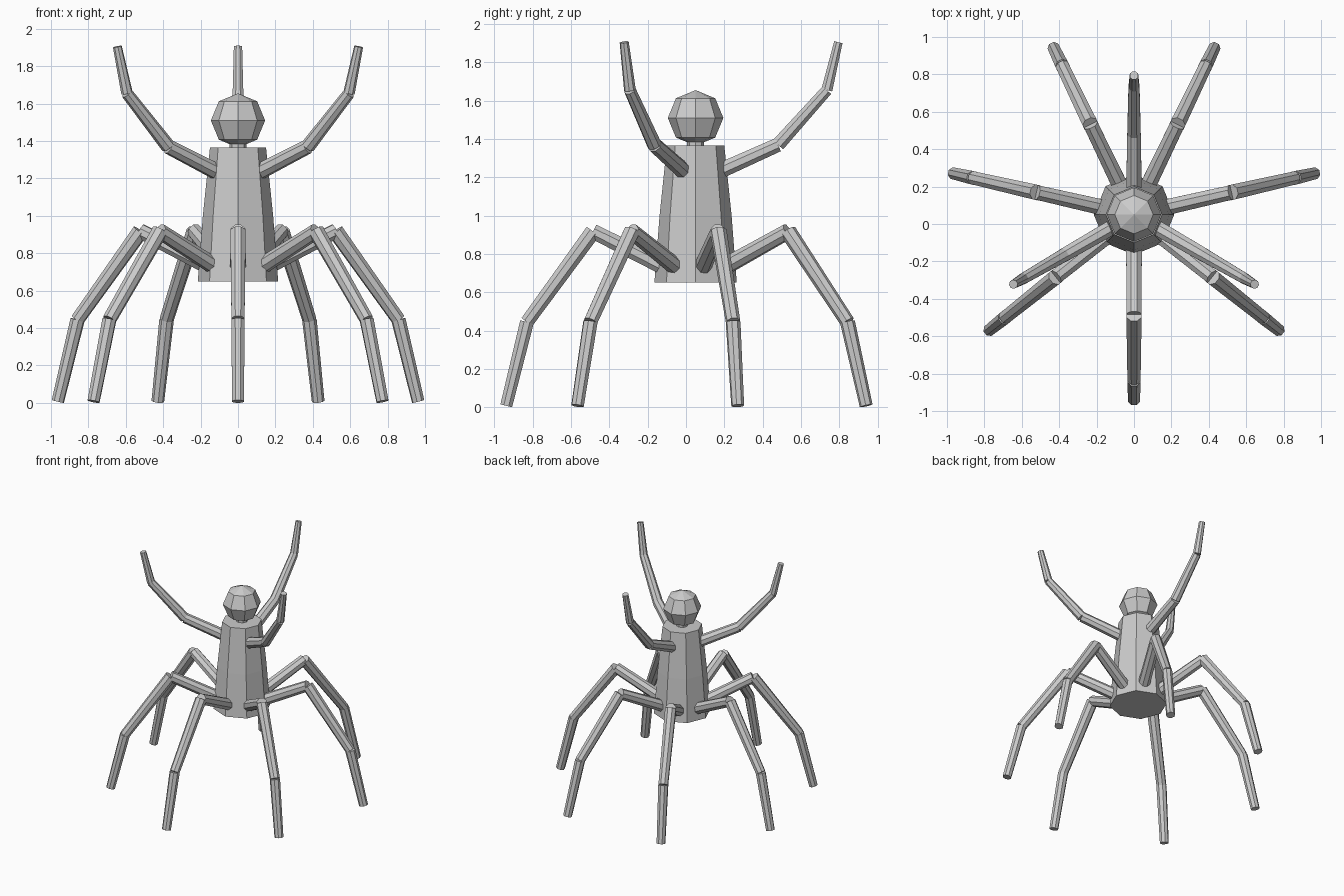
import bpy, bmesh, math
from mathutils import Vector

if "Cube" in bpy.data.objects:
    bpy.data.objects.remove(bpy.data.objects["Cube"])

CY = 0.05  # body axis offset in y

grey = bpy.data.materials.new("plain grey")
grey.diffuse_color = (0.6, 0.6, 0.6, 1)
grey.use_nodes = True
grey.node_tree.nodes["Principled BSDF"].inputs["Base Color"].default_value = grey.diffuse_color


def finish(name, bm):
    bmesh.ops.recalc_face_normals(bm, faces=bm.faces)
    me = bpy.data.meshes.new(name)
    bm.to_mesh(me)
    bm.free()
    me.materials.append(grey)
    ob = bpy.data.objects.new(name, me)
    bpy.context.collection.objects.link(ob)
    return ob


def lathe(name, rings, n=8, phase=0.0):
    """Stack of (radius, z) polygon rings with capped ends."""
    bm = bmesh.new()
    loops = []
    for r, z in rings:
        loops.append([bm.verts.new((r * math.cos(phase + 2 * math.pi * i / n),
                                    CY + r * math.sin(phase + 2 * math.pi * i / n), z))
                      for i in range(n)])
    for a, b in zip(loops, loops[1:]):
        for i in range(n):
            j = (i + 1) % n
            bm.faces.new((a[i], a[j], b[j], b[i]))
    bm.faces.new(loops[0])
    bm.faces.new(loops[-1])
    return finish(name, bm)


def limb(name, angle, joints, radii):
    """Chain of separate tapered octagonal rods along an (out, z) profile."""
    out = Vector((math.cos(angle), math.sin(angle), 0))
    side = Vector((-math.sin(angle), math.cos(angle), 0))
    bm = bmesh.new()
    pts = [out * r + Vector((0, CY, z)) for r, z in joints]
    for p, q, (r0, r1) in zip(pts, pts[1:], radii):
        up = (q - p).normalized().cross(side)
        ends = []
        for c, r in ((p, r0), (q, r1)):
            ring = []
            for i in range(8):
                t = math.pi / 8 + i * math.pi / 4
                ring.append(bm.verts.new(c + (side * math.cos(t) + up * math.sin(t)) * r))
            ends.append(ring)
        for i in range(8):
            j = (i + 1) % 8
            bm.faces.new((ends[0][i], ends[0][j], ends[1][j], ends[1][i]))
        bm.faces.new(ends[0])
        bm.faces.new(ends[1])
    return finish(name, bm)


# Torso and neck
lathe("torso", [(0.215, 0.65), (0.188, 1.0), (0.15, 1.365)])
lathe("neck", [(0.045, 1.35), (0.045, 1.42)])

# Faceted head
bm = bmesh.new()
bmesh.ops.create_uvsphere(bm, u_segments=8, v_segments=4, radius=0.145)
bmesh.ops.translate(bm, verts=bm.verts, vec=(0, CY, 1.51))
finish("head", bm)

# Seven walking legs
leg = [(0.16, 0.73), (0.535, 0.918), (0.88, 0.445), (0.988, 0.008)]
for k in range(7):
    limb(f"leg_{k + 1}", -math.pi / 2 + k * 2 * math.pi / 7, leg,
         [(0.046, 0.042), (0.044, 0.038), (0.039, 0.034)])

# Three raised arms
arm = [(0.13, 1.235), (0.43, 1.37), (0.685, 1.655), (0.745, 1.905)]
for k in range(3):
    limb(f"arm_{k + 1}", math.pi / 2 + k * 2 * math.pi / 3, arm,
         [(0.044, 0.04), (0.039, 0.032), (0.031, 0.024)])
